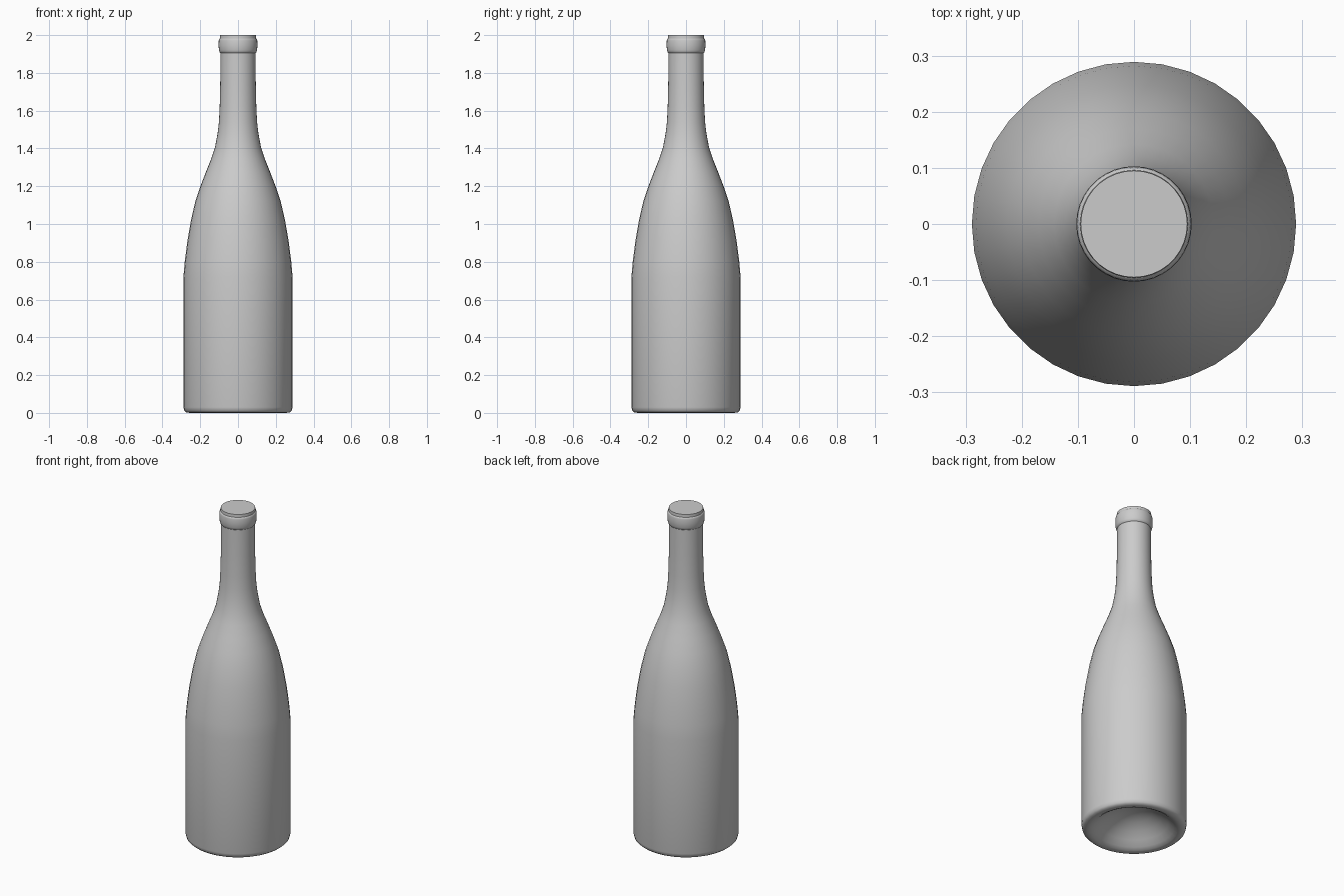
import bpy, bmesh, math

if "Cube" in bpy.data.objects:
    bpy.data.objects.remove(bpy.data.objects["Cube"])


def lathe(name, profile, segments=36):
    """Spin an (r, z) profile around the z axis."""
    bm = bmesh.new()
    verts = [bm.verts.new((r, 0, z)) for r, z in profile]
    edges = [bm.edges.new(p) for p in zip(verts, verts[1:])]
    bmesh.ops.spin(bm, geom=verts + edges, cent=(0, 0, 0), axis=(0, 0, 1),
                   angle=2 * math.pi, steps=segments, use_merge=True)
    bmesh.ops.remove_doubles(bm, verts=bm.verts, dist=1e-5)
    bmesh.ops.recalc_face_normals(bm, faces=bm.faces)
    mesh = bpy.data.meshes.new(name)
    bm.to_mesh(mesh)
    bm.free()
    obj = bpy.data.objects.new(name, mesh)
    bpy.context.collection.objects.link(obj)
    bpy.context.view_layer.objects.active = obj
    obj.select_set(True)
    bpy.ops.object.shade_smooth_by_angle(angle=math.radians(40))
    obj.select_set(False)
    return obj


# Domed hollow under the base
punt = [(0, 0.125), (0.05, 0.12), (0.10, 0.104), (0.15, 0.075),
        (0.19, 0.042), (0.22, 0.014), (0.24, 0.003)]

# Rounded foot, straight body, sloping shoulder and neck
body = [(0.255, 0), (0.275, 0.003), (0.285, 0.012), (0.289, 0.03),
        (0.289, 0.72), (0.282, 0.80), (0.268, 0.91), (0.249, 1.02),
        (0.226, 1.12), (0.199, 1.20), (0.170, 1.275), (0.142, 1.345),
        (0.122, 1.405), (0.108, 1.48), (0.101, 1.54), (0.097, 1.62),
        (0.094, 1.75), (0.093, 1.905)]

# Rolled lip, then the flat closed mouth
lip = [(0.097, 1.908), (0.101, 1.92), (0.103, 1.945), (0.102, 1.972),
       (0.100, 1.98), (0.096, 1.983), (0.095, 2.0), (0, 2.0)]

lathe("bottle", punt + body + lip)
